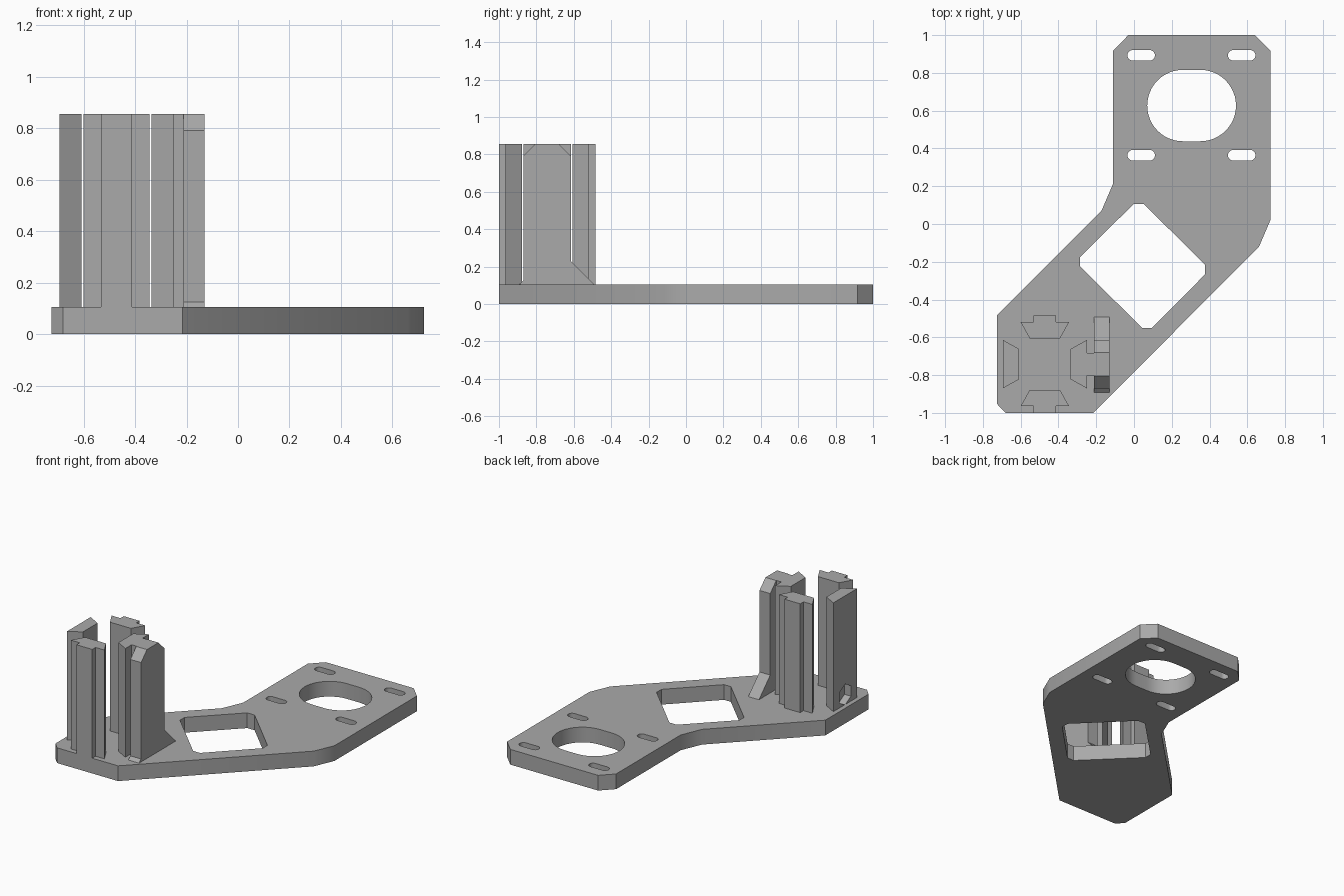
import bpy, bmesh, math
from mathutils import Matrix, Vector

if "Cube" in bpy.data.objects:
    bpy.data.objects.remove(bpy.data.objects["Cube"])

grey = bpy.data.materials.new("plain grey")
grey.use_nodes = True
colour = (0.4, 0.4, 0.4, 1)
grey.diffuse_color = colour
grey.node_tree.nodes["Principled BSDF"].inputs["Base Color"].default_value = colour

BASE_TOP, TOP = 0.105, 0.855
CX, CY = -0.472, -0.742          # centre of the clamp columns
# Maps profile (u, v, depth) to (y, z, x)
SIDEWAYS = Matrix(((0, 0, 1, 0), (1, 0, 0, 0), (0, 1, 0, 0), (0, 0, 0, 1)))


def prism(name, outline, low, high, matrix=Matrix()):
    """Extrude a closed outline from low to high."""
    bm = bmesh.new()
    face = bm.faces.new([bm.verts.new((u, v, low)) for u, v in outline])
    new = bmesh.ops.extrude_face_region(bm, geom=[face])["geom"]
    bmesh.ops.translate(bm, vec=(0, 0, high - low),
                        verts=[g for g in new if isinstance(g, bmesh.types.BMVert)])
    bm.transform(matrix)
    bmesh.ops.recalc_face_normals(bm, faces=bm.faces)
    mesh = bpy.data.meshes.new(name)
    bm.to_mesh(mesh)
    bm.free()
    mesh.materials.append(grey)
    obj = bpy.data.objects.new(name, mesh)
    bpy.context.collection.objects.link(obj)
    return obj


def stadium(cx, cy, half, radius, along_v=False, steps=24):
    """Rounded slot; half is the distance from centre to each end arc."""
    points = []
    for end in (1, -1):
        for i in range(steps + 1):
            a = math.pi * (i / steps - 0.5) + (0 if end > 0 else math.pi)
            u, v = end * half + radius * math.cos(a), radius * math.sin(a)
            points.append((cx - v, cy + u) if along_v else (cx + u, cy + v))
    return points


def ring(cx, cy, radius, sides):
    """Regular polygon with a corner at the top."""
    return [(cx + radius * math.sin(math.tau * i / sides),
             cy + radius * math.cos(math.tau * i / sides)) for i in range(sides)]


def cut(obj, outlines, low, high, matrix=Matrix()):
    """Subtract prisms from obj."""
    bpy.context.view_layer.objects.active = obj
    for outline in outlines:
        cutter = prism("cutter", outline, low, high, matrix)
        cutter.hide_render = True
        mod = obj.modifiers.new("hole", "BOOLEAN")
        mod.operation, mod.solver, mod.object = "DIFFERENCE", "EXACT", cutter
        bpy.ops.object.modifier_apply(modifier=mod.name)
        bpy.data.objects.remove(cutter)


def column(name, angle, tab):
    """Dovetail column facing outward at the given angle, with an optional tab."""
    half = [(0.136, 0.08), (0.222, 0.128)]
    if tab:
        half += [(0.222, 0.06), (tab, 0.06)]
    outline = half + [(u, -v) for u, v in reversed(half)]
    turn = Matrix.Translation((CX, CY, 0)) @ Matrix.Rotation(math.radians(angle), 4, "Z")
    return prism(name, outline, BASE_TOP - 0.005, TOP, turn)


# Base plate with window, motor opening and screw slots
base = prism("base_plate", [
    (-0.03, 1), (0.64, 1), (0.722, 0.918), (0.722, 0.02), (0.662, -0.12),
    (-0.215, -1), (-0.68, -1), (-0.725, -0.953), (-0.725, -0.483),
    (-0.172, 0.07), (-0.11, 0.215), (-0.11, 0.918)], 0, BASE_TOP)
window = [(-0.003, 0.105), (0.053, 0.105), (0.375, -0.215), (0.375, -0.268),
          (0.095, -0.55), (0.043, -0.55), (-0.285, -0.225), (-0.285, -0.175)]
screw_slots = [stadium(x, y, 0.045, 0.028, steps=10)
               for x in (0.038, 0.57) for y in (0.364, 0.893)]
cut(base, [window, stadium(0.305, 0.627, 0.046, 0.189)] + screw_slots, -0.1, 0.3)

# Four clamp columns
right_col = column("inner_column", 0, 0.265)
back_col = column("back_column", 90, 0.258)
left_col = column("outer_column", 180, 0)
front_col = column("front_column", 270, 0.258)

# Bracket wall with chamfered top and a foot gusset
wall = prism("bracket_wall", [
    (-0.898, 0.1), (-0.87, 0.125), (-0.87, 0.79), (-0.806, TOP), (-0.68, TOP),
    (-0.615, 0.79), (-0.615, 0.228), (-0.487, 0.1)], -0.212, -0.13, SIDEWAYS)

# Bolt holes, adjustment slot and nut pockets
bolts = [ring(CY, z, 0.037, 24) for z in (0.175, 0.72)]
long_slot = stadium(CY, 0.447, 0.152, 0.036, along_v=True, steps=12)
for part in (wall, right_col):
    cut(part, bolts + [long_slot], -0.45, 0, SIDEWAYS)
cut(left_col, bolts, -0.8, -0.5, SIDEWAYS)
cut(left_col, [ring(CY, z, 0.072, 6) for z in (0.175, 0.72)], -0.8, -0.645, SIDEWAYS)

# Smooth the round holes, keep every edge sharp
for obj in (base, wall, right_col, left_col):
    bpy.ops.object.select_all(action="DESELECT")
    obj.select_set(True)
    bpy.context.view_layer.objects.active = obj
    bpy.ops.object.shade_smooth_by_angle(angle=math.radians(25))
